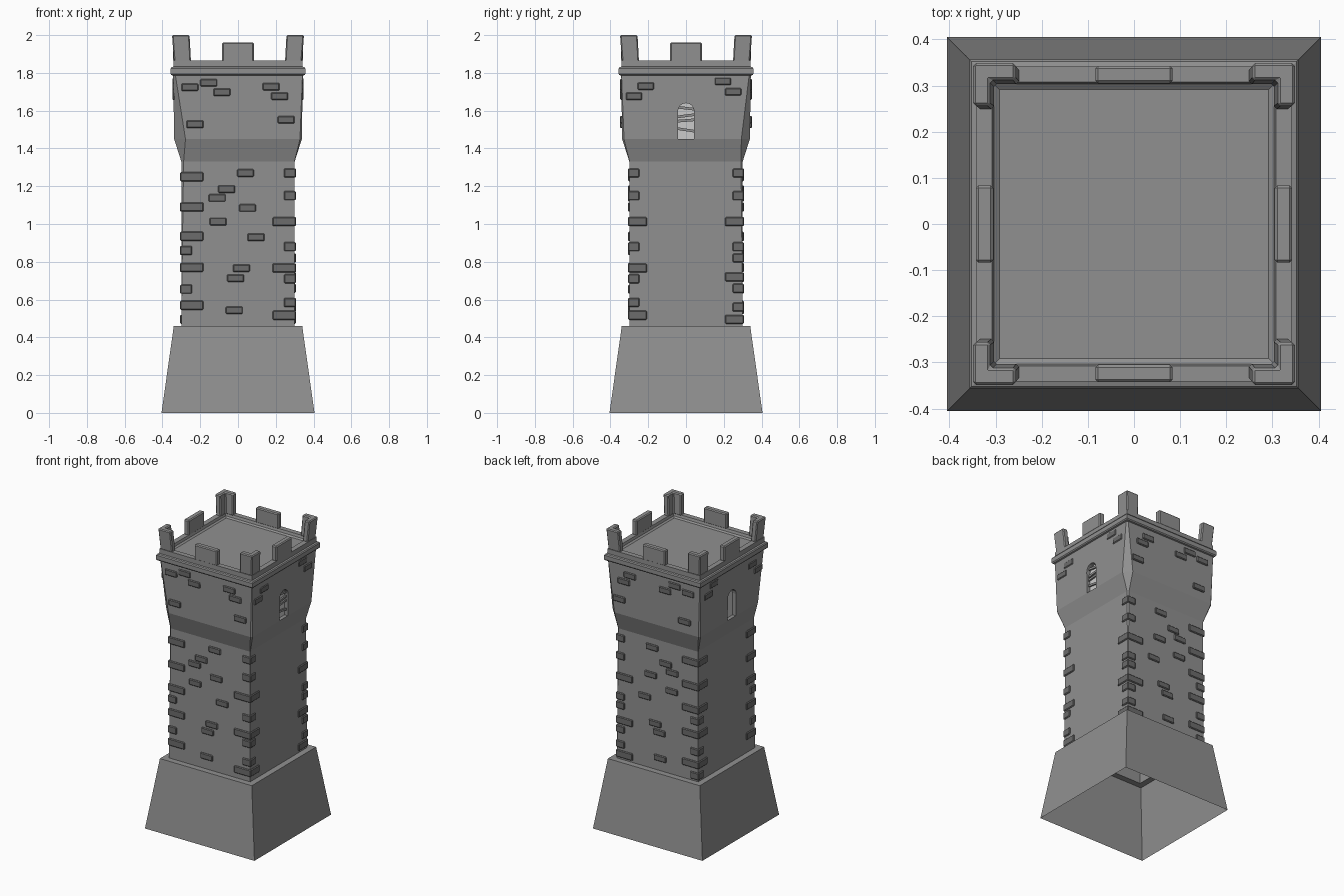
import bpy, bmesh, math

if "Cube" in bpy.data.objects:
    bpy.data.objects.remove(bpy.data.objects["Cube"])


def material(name, v):
    m = bpy.data.materials.new(name)
    m.diffuse_color = (v, v, v, 1)
    m.use_nodes = True
    m.node_tree.nodes["Principled BSDF"].inputs["Base Color"].default_value = m.diffuse_color
    return m


STONE = material("stone", 0.28)
BRICK = material("dark_brick", 0.15)
PALE = material("pale_window", 1.0)


def finish(bm, name, mat, bevel=0.0, recalc=True):
    if recalc:
        bmesh.ops.recalc_face_normals(bm, faces=bm.faces)
    me = bpy.data.meshes.new(name)
    bm.to_mesh(me)
    bm.free()
    me.materials.append(mat)
    ob = bpy.data.objects.new(name, me)
    bpy.context.collection.objects.link(ob)
    if bevel:
        m = ob.modifiers.new("bevel", 'BEVEL')
        m.width = bevel
        m.segments = 1
        m.limit_method = 'ANGLE'
    return ob


def prism(bm, pts, z0, z1, flare=1.0):
    """Upright extrusion of a plan outline, optionally leaning outward."""
    lo = [bm.verts.new((x, y, z0)) for x, y in pts]
    hi = [bm.verts.new((x * flare, y * flare, z1)) for x, y in pts]
    n = len(pts)
    bm.faces.new(lo[::-1])
    bm.faces.new(hi)
    for i in range(n):
        j = (i + 1) % n
        bm.faces.new((lo[i], lo[j], hi[j], hi[i]))


def ell(sx, sy, outer, inner, ex, ey):
    """L-shaped plan at a corner; legs end at ex and ey."""
    p = [(outer, outer), (ex, outer), (ex, inner), (inner, inner), (inner, ey), (outer, ey)]
    return [(sx * x, sy * y) for x, y in p]


def rect(x0, x1, y0, y1):
    return [(x0, y0), (x1, y0), (x1, y1), (x0, y1)]


# Tower shell: half width, height, corner chamfer factor
rings = [(0.405, 0, 0), (0.34, 0.46, 0), (0.30, 0.46, 0), (0.30, 1.33, 0.2),
         (0.338, 1.45, 1), (0.343, 1.785, 0.2), (0.352, 1.788, 0), (0.357, 1.795, 0),
         (0.357, 1.823, 0), (0.352, 1.83, 0), (0.342, 1.833, 0), (0.342, 1.865, 0),
         (0.308, 1.865, 0), (0.303, 1.848, 0), (0.292, 1.84, 0)]
corners = [(-1, -1, 0.06), (1, -1, 0.01), (1, 1, 0.045), (-1, 1, 0.01)]
HEAD = 4          # ring below the face with the windows
W, SPRING, SILL = 0.043, 1.597, 1.45
arch = [(-W, SILL)] + [(-W * math.cos(math.pi * i / 8), SPRING + W * math.sin(math.pi * i / 8))
                       for i in range(9)] + [(W, SILL)]

bm = bmesh.new()
loops = []
for h, z, f in rings:
    loop = []
    for sx, sy, c in corners:
        c *= f
        a, b = (sx * h, sy * (h - c), z), (sx * (h - c), sy * h, z)
        if sx != sy:
            a, b = b, a
        loop += [bm.verts.new(a), bm.verts.new(b)]
    loops.append(loop)
for r in range(len(rings) - 1):
    lo, hi = loops[r], loops[r + 1]
    for k in range(8):
        j = (k + 1) % 8
        if r == HEAD and k in (3, 7):
            # Window wall with arched notch and its recess
            s = 1 if k == 3 else -1
            out = [bm.verts.new((s * (0.338 + 0.005 * (z - 1.45) / 0.335), s * y, z)) for y, z in arch]
            inn = [bm.verts.new((s * 0.312, s * y, z)) for y, z in arch]
            bm.faces.new([lo[k]] + out + [lo[j], hi[j], hi[k]])
            for i in range(len(arch)):
                n = (i + 1) % len(arch)
                bm.faces.new((out[i], inn[i], inn[n], out[n]))
        else:
            bm.faces.new((lo[k], lo[j], hi[j], hi[k]))
bm.faces.new(loops[-1])
bmesh.ops.remove_doubles(bm, verts=bm.verts, dist=0.0003)
finish(bm, "tower_body", STONE)

# Pale window panes
for s, side in ((1, "right"), (-1, "left")):
    bm = bmesh.new()
    bm.faces.new([bm.verts.new((s * 0.313, s * y, z)) for y, z in arch][::-1])
    finish(bm, "window_pane_" + side, PALE, recalc=False)

# Crooked planks across the right window
bm = bmesh.new()
for z, tilt in ((1.613, -0.12), (1.573, 0.13), (1.548, 0.08), (1.498, -0.15)):
    t = W * tilt
    vs = [[bm.verts.new((x, y, z + g + (t if y > 0 else -t)))
           for y, g in ((-W, -0.007), (W, -0.007), (W, 0.007), (-W, 0.007))] for x in (0.318, 0.328)]
    bm.faces.new(vs[0][::-1])
    bm.faces.new(vs[1])
    for i in range(4):
        j = (i + 1) % 4
        bm.faces.new((vs[0][i], vs[0][j], vs[1][j], vs[1][i]))
finish(bm, "window_planks", STONE)

# Battlements: L-shaped corners and middle blocks
bm = bmesh.new()
for sx, sy, _ in corners:
    prism(bm, ell(sx, sy, 0.339, 0.303, 0.249, 0.249), 1.86, 2.0, 1.03)
finish(bm, "corner_merlons", STONE, 0.006)
bm = bmesh.new()
for s in (-1, 1):
    prism(bm, rect(-0.084, 0.084, s * 0.305, s * 0.343), 1.86, 1.962)
    prism(bm, rect(s * 0.305, s * 0.343, -0.084, 0.084), 1.86, 1.962)
finish(bm, "middle_merlons", STONE, 0.006)

# Corner stones: (height, is wide)
left = [(1.25, 1), (1.09, 1), (0.935, 1), (0.86, 0), (0.77, 1), (0.655, 0), (0.57, 1)]
front_right = [(1.27, 0), (1.15, 0), (1.013, 1), (0.88, 0), (0.767, 1), (0.71, 0), (0.585, 0), (0.517, 1)]
back_right = [(1.27, 0), (1.15, 0), (1.013, 1), (0.88, 0), (0.82, 0), (0.72, 1), (0.66, 0), (0.56, 0), (0.495, 1)]
bm = bmesh.new()
for sx, sy, stones in ((-1, -1, left), (-1, 1, left + [(0.495, 0)]), (1, -1, front_right), (1, 1, back_right)):
    for z, wide in stones:
        ex, ey = (0.183, 0.207) if wide else (0.243, 0.247)
        prism(bm, ell(sx, sy, 0.307, 0.295, ex, ey), z - 0.024, z + 0.024)
finish(bm, "corner_stones", BRICK, 0.005)

# Scattered bricks on front and back
shaft = [(0.04, 1.27), (-0.06, 1.185), (-0.11, 1.138), (0.05, 1.085), (-0.105, 1.013),
         (0.095, 0.93), (0.018, 0.766), (-0.013, 0.713), (-0.02, 0.543)]
head = [(-0.255, 1.724), (-0.155, 1.748), (-0.085, 1.698), (0.175, 1.727),
        (0.22, 1.677), (0.255, 1.552), (-0.228, 1.528)]
bm = bmesh.new()
for s in (-1, 1):
    for bricks, y in ((shaft, 0.30), (head, 0.341)):
        for x, z in bricks:
            prism(bm, rect(x - 0.045, x + 0.045, s * (y - 0.01), s * (y + 0.008)), z - 0.02, z + 0.02)
finish(bm, "face_bricks", BRICK, 0.005)

# Bricks beside the windows
bm = bmesh.new()
for s in (-1, 1):
    for y, z in ((-0.213, 1.73), (-0.275, 1.677), (0.195, 1.755), (0.25, 1.70)):
        prism(bm, rect(s * 0.33, s * 0.347, y - 0.043, y + 0.043), z - 0.02, z + 0.02)
finish(bm, "side_bricks", BRICK, 0.005)
